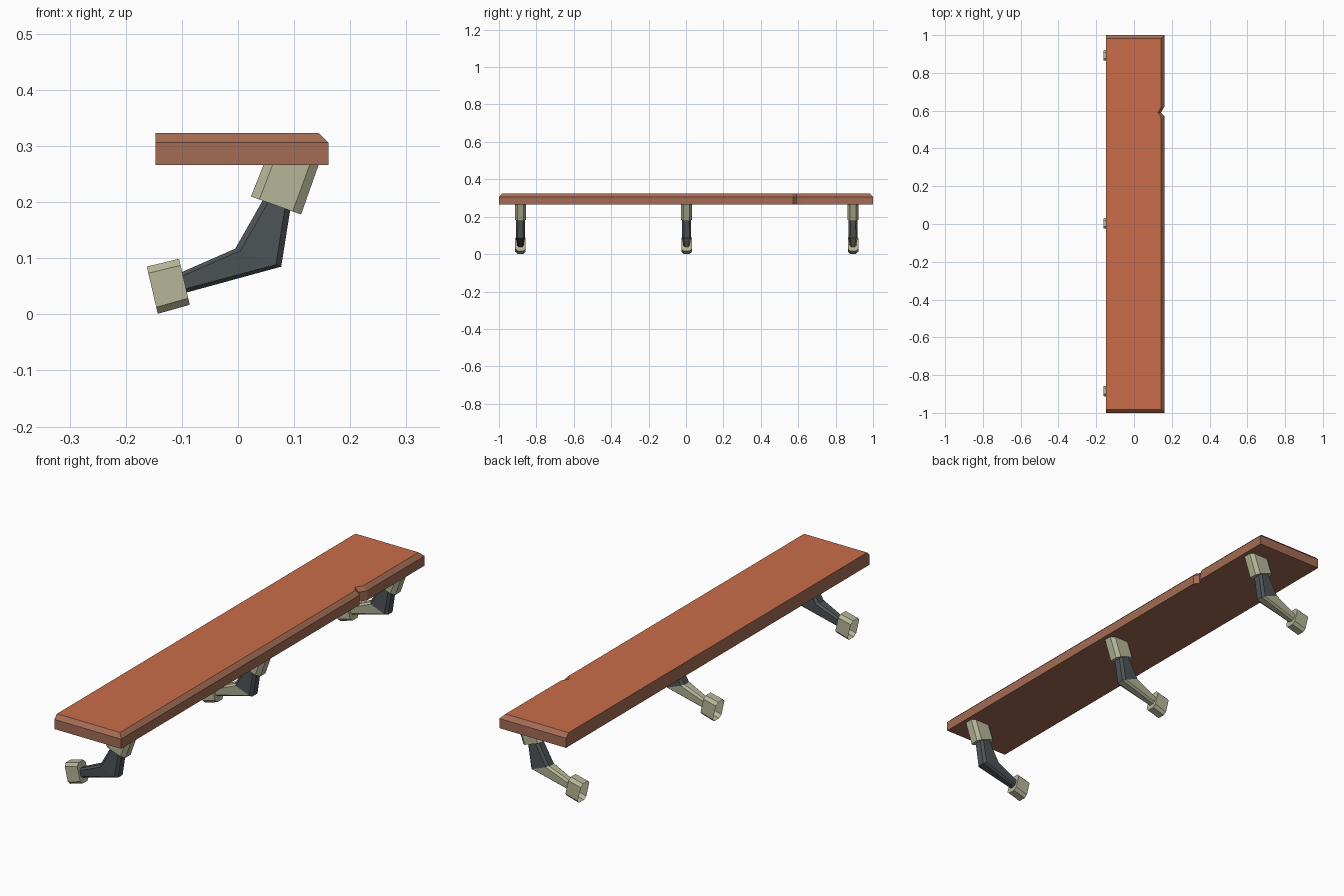
import bpy
from mathutils import Vector

if "Cube" in bpy.data.objects:
    bpy.data.objects.remove(bpy.data.objects["Cube"])


def material(name, rgb):
    m = bpy.data.materials.new(name)
    m.diffuse_color = (*rgb, 1)
    m.use_nodes = True
    m.node_tree.nodes["Principled BSDF"].inputs["Base Color"].default_value = m.diffuse_color
    return m


ORANGE = material("orange wood top", (0.59, 0.155, 0.07))
BROWN = material("brown wood edge", (0.37, 0.15, 0.09))
BEIGE = material("beige metal", (0.47, 0.47, 0.32))
DARK = material("charcoal metal", (0.075, 0.088, 0.095))


def loft(name, rings, mats, cap_start=True, cap_end=True):
    """Skin a list of equal-length rings; mats = one slot per span."""
    n = len(rings[0])
    verts = [v for r in rings for v in r]
    faces, idx = [], []
    for k in range(len(rings) - 1):
        for i in range(n):
            j = (i + 1) % n
            faces.append((k * n + i, k * n + j, (k + 1) * n + j, (k + 1) * n + i))
            idx.append(k)
    if cap_start:
        faces.append(tuple(reversed(range(n))))
        idx.append(0)
    if cap_end:
        faces.append(tuple(range(len(verts) - n, len(verts))))
        idx.append(len(rings) - 2)
    me = bpy.data.meshes.new(name)
    me.from_pydata(verts, [], faces)
    slots = list(dict.fromkeys(mats))
    for m in slots:
        me.materials.append(m)
    for p, k in zip(me.polygons, idx):
        p.material_index = slots.index(mats[k])
    ob = bpy.data.objects.new(name, me)
    bpy.context.collection.objects.link(ob)
    return ob


def section(a, b, y, w, cut, cut_y):
    """Chamfered rectangle from a to b in the xz plane, half width w in y."""
    a, b = Vector((a[0], y, a[1])), Vector((b[0], y, b[1]))
    d = (b - a).normalized() * cut
    s, t = Vector((0, w, 0)), Vector((0, w - cut_y, 0))
    return [a - t, a + d - s, b - d - s, b - t, b + t, b - d + s, a + d + s, a + t]


# Plank with chamfered front and ends, and a chipped notch in the front edge
def outline(c, z):
    x = 0.161 - c
    return [(-0.147, -1 + c, z), (x, -1 + c, z), (x, 0.572 - c * 0.3, z),
            (0.143 - c, 0.59, z), (x, 0.622 - c * 0.2, z), (x, 1 - c, z),
            (-0.147, 1 - c, z)]


plank = loft("shelf_plank", [outline(0, 0.266), outline(0, 0.306), outline(0.017, 0.323)],
             [BROWN, BROWN])
plank.data.materials.append(ORANGE)
for p in plank.data.polygons:
    if p.normal.z > 0.95:
        p.material_index = 1

# Three brackets: top block, bent arm, wall foot open at the back
for label, y, lower in (("front", -0.885, DARK), ("middle", 0.003, BEIGE), ("back", 0.893, BEIGE)):
    loft(f"{label}_bracket_block", [
        section((0.023, 0.21), (0.1125, 0.178), y, 0.029, 0.016, 0.012),
        section((0.047, 0.27), (0.145, 0.27), y, 0.029, 0.016, 0.012)],
        [BEIGE], cap_end=False)
    loft(f"{label}_bracket_arm", [
        section((-0.103, 0.074), (-0.095, 0.038), y, 0.017, 0.007, 0.008),
        section((-0.005, 0.117), (0.077, 0.085), y, 0.025, 0.010, 0.010),
        section((0.048, 0.21), (0.094, 0.192), y, 0.024, 0.010, 0.010)],
        [lower, DARK], cap_start=False, cap_end=False)
    loft(f"{label}_bracket_foot", [
        section((-0.143, 0.001), (-0.1625, 0.085), y, 0.028, 0.012, 0.012),
        section((-0.086, 0.017), (-0.105, 0.099), y, 0.028, 0.012, 0.012)],
        [BEIGE], cap_start=False)

# Consistent outward normals
import bmesh
for ob in bpy.data.objects:
    bm = bmesh.new()
    bm.from_mesh(ob.data)
    bmesh.ops.recalc_face_normals(bm, faces=bm.faces)
    bm.to_mesh(ob.data)
    bm.free()
